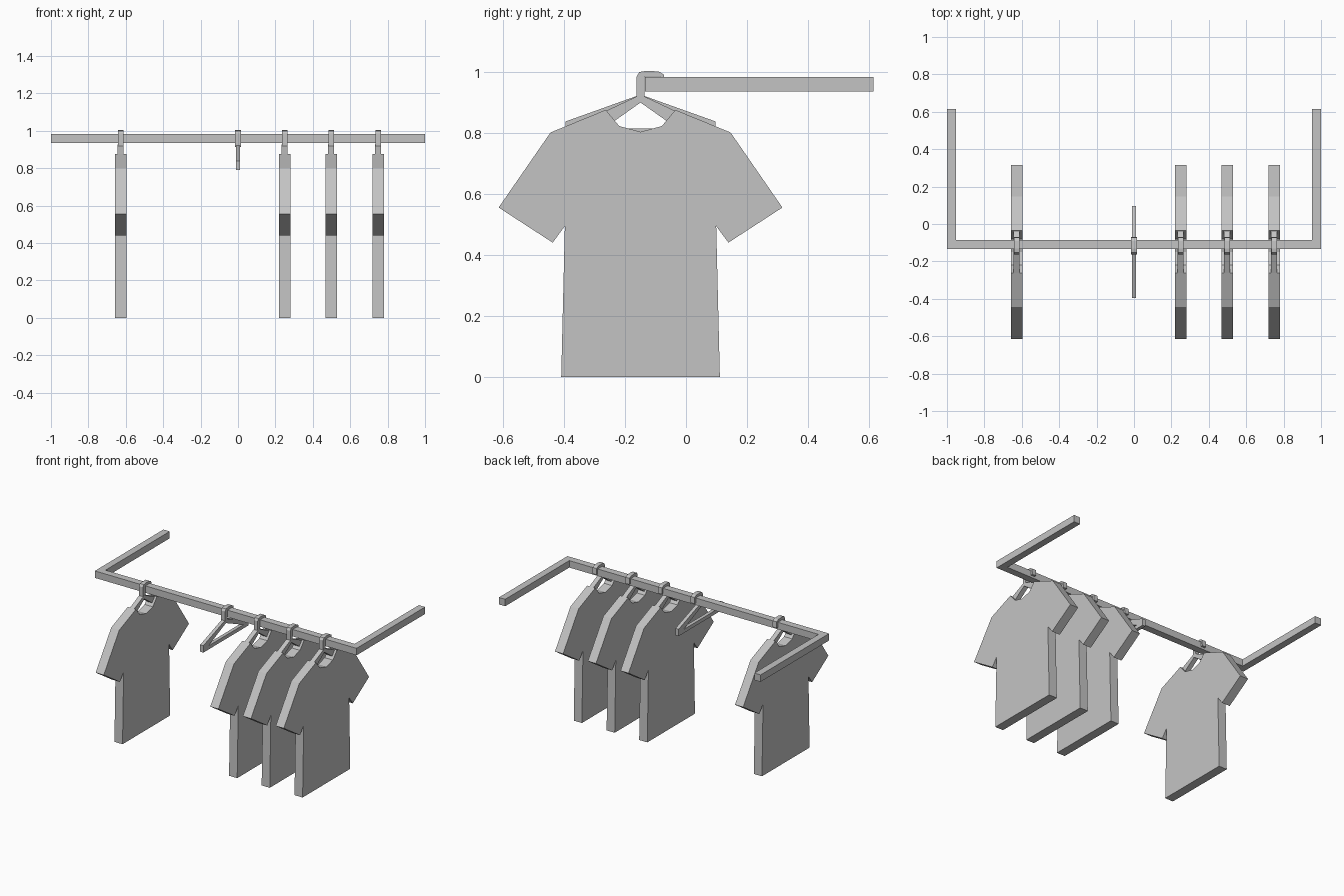
import bpy, bmesh, math
from mathutils import Vector

cube = bpy.data.objects.get("Cube")
if cube:
    bpy.data.objects.remove(cube, do_unlink=True)

GREY = (0.55, 0.55, 0.55, 1)
mat = bpy.data.materials.new("plain grey")
mat.use_nodes = True
mat.diffuse_color = GREY
mat.node_tree.nodes["Principled BSDF"].inputs["Base Color"].default_value = GREY


def prism(name, loops, place, direction):
    """Fill flat outlines (later ones are holes) and extrude them."""
    bm = bmesh.new()
    for loop in loops:
        verts = [bm.verts.new(place(a, b)) for a, b in loop]
        for i, v in enumerate(verts):
            bm.edges.new((verts[i - 1], v))
    axis = Vector(direction)
    bmesh.ops.triangle_fill(bm, use_beauty=True, edges=bm.edges[:],
                            normal=axis.normalized())
    out = bmesh.ops.extrude_face_region(bm, geom=bm.faces[:], use_keep_orig=True)
    moved = [g for g in out["geom"] if isinstance(g, bmesh.types.BMVert)]
    bmesh.ops.translate(bm, verts=moved, vec=axis)
    bmesh.ops.recalc_face_normals(bm, faces=bm.faces[:])
    mesh = bpy.data.meshes.new(name)
    bm.to_mesh(mesh)
    bm.free()
    mesh.materials.append(mat)
    obj = bpy.data.objects.new(name, mesh)
    bpy.context.collection.objects.link(obj)
    return obj


def side_prism(name, loops, x, width):
    """Prism drawn in the side plane, centred on x."""
    return prism(name, loops, lambda y, z: (x - width / 2, y, z), (width, 0, 0))


def mirrored(half, mid):
    """Close a half outline by mirroring it about y = mid."""
    right = [(mid + a, z) for a, z in half]
    left = [(mid - a, z) for a, z in reversed(half) if a > 0]
    return right + left


MID = -0.149

# U-shaped rail
half_rail = [(1, -0.134), (1, 0.614), (0.952, 0.614), (0.952, -0.086)]
rail = half_rail + [(-x, y) for x, y in reversed(half_rail)]
prism("rail", [rail], lambda x, y: (x, y, 0.936), (0, 0, 0.048))

# Shirt outline, from neck to hem
SHIRT = mirrored([(0, 0.804), (0.07, 0.823), (0.114, 0.876), (0.295, 0.802),
                  (0.465, 0.556), (0.288, 0.441), (0.248, 0.495), (0.26, 0)], MID)

# Hook wrapped over the rail
HOOK = [(-0.162, 0.915), (-0.162, 0.985), (-0.153, 1.0), (-0.13, 1.004),
        (-0.09, 1.002), (-0.073, 0.992), (-0.07, 0.95), (-0.085, 0.95),
        (-0.085, 0.985), (-0.136, 0.985), (-0.136, 0.915)]


def hanger(label, x, width, reach, shoulder, base):
    """Triangular frame with a hook."""
    outer = mirrored([(0, 0.926), (reach, shoulder), (reach, base)], MID)
    inner = mirrored([(0, 0.9), (reach * 0.78, base + 0.025)], MID)
    side_prism(label + "_hanger", [outer, inner], x, width)
    side_prism(label + "_hook", [HOOK], x, 0.03)


hanger("bare", 0, 0.024, 0.246, 0.838, 0.79)
for i, x in enumerate((-0.627, 0.249, 0.498, 0.749), 1):
    side_prism(f"shirt_{i}", [SHIRT], x, 0.062)
    hanger(f"shirt_{i}", x, 0.032, 0.2, 0.832, 0.765)
